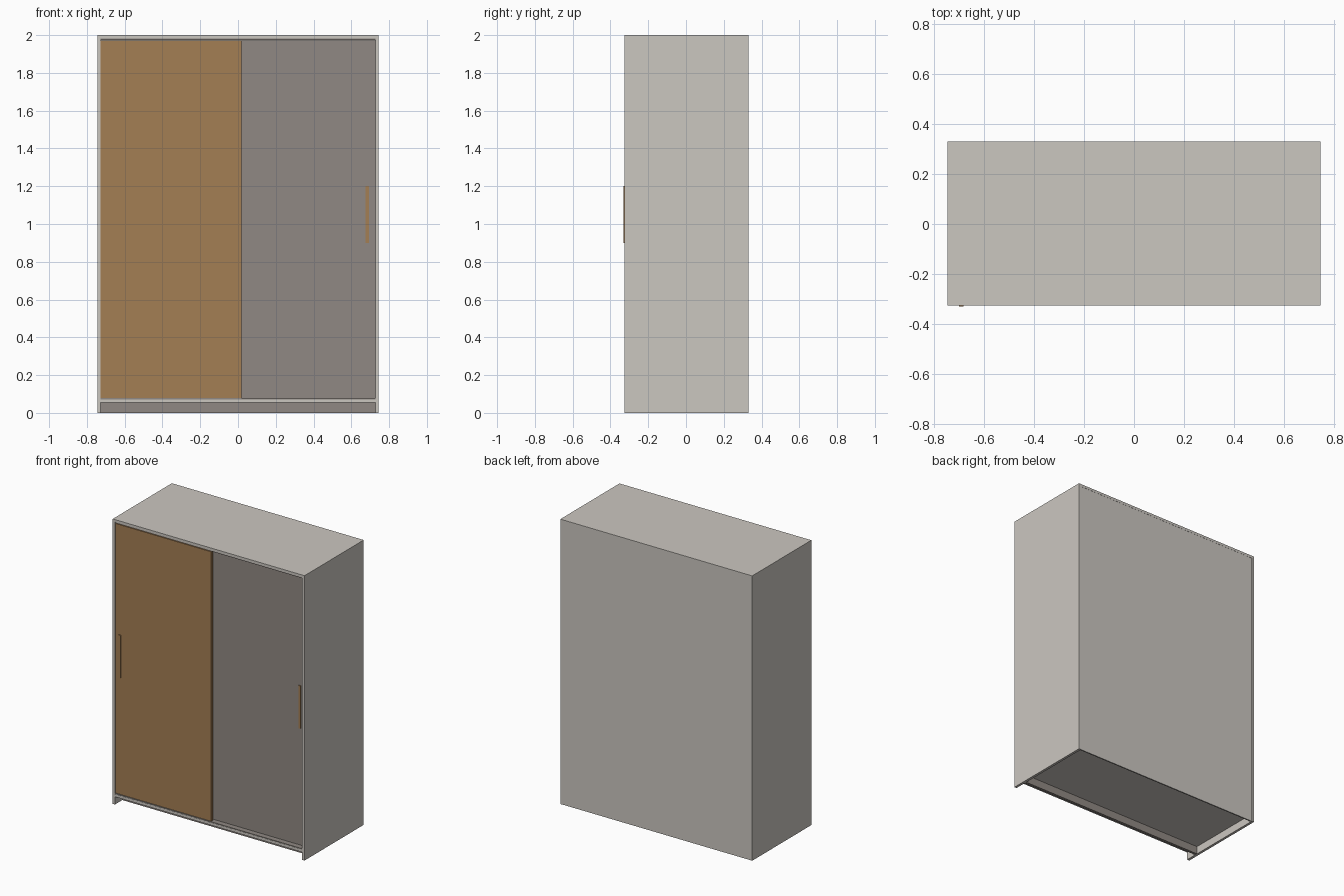
import bpy
import bmesh

if "Cube" in bpy.data.objects:
    bpy.data.objects.remove(bpy.data.objects["Cube"])


def material(name, color):
    m = bpy.data.materials.new(name)
    m.diffuse_color = (*color, 1)
    m.use_nodes = True
    m.node_tree.nodes["Principled BSDF"].inputs["Base Color"].default_value = m.diffuse_color
    return m


LIGHT = material("light grey board", (0.60, 0.57, 0.53))
TAUPE = material("taupe grey", (0.28, 0.25, 0.228))
WOOD = material("warm brown wood", (0.37, 0.21, 0.088))


def box(name, x, y, z, mat):
    """Box from (min, max) ranges on each axis."""
    bm = bmesh.new()
    bmesh.ops.create_cube(bm, size=1)
    for v in bm.verts:
        v.co = [r[0] if c < 0 else r[1] for c, r in zip(v.co, (x, y, z))]
    mesh = bpy.data.meshes.new(name)
    bm.to_mesh(mesh)
    bm.free()
    mesh.materials.append(mat)
    obj = bpy.data.objects.new(name, mesh)
    bpy.context.collection.objects.link(obj)
    return obj


W, T = 0.745, 0.018          # half width, board thickness
F, B = -0.326, 0.33          # front and back
IN = W - T                   # inner half width

# Carcass
for side, s in (("left", -1), ("right", 1)):
    box(side + "_side_panel", sorted((s * W, s * IN)), (F, B), (0, 2), LIGHT)
box("top_panel", (-IN, IN), (F, B), (2 - T, 2), LIGHT)
box("bottom_panel", (-IN, IN), (F, B - 0.01), (0.054, 0.072), LIGHT)
box("back_panel", (-IN, IN), (B - 0.01, B - 0.001), (0, 2 - T), LIGHT)

# Recessed plinth under the bottom panel
box("plinth", (-IN, IN), (-0.245, -0.227), (0, 0.054), TAUPE)

# Sliding tracks, top and bottom
box("top_track", (-IN, IN), (F + 0.006, -0.25), (1.974, 2 - T), TAUPE)
box("bottom_track", (-IN, IN), (F + 0.001, -0.25), (0.063, 0.078), TAUPE)

# Overlapping sliding doors with bar handles: the left one runs in front
for side, x, front, mat, hx in (("left", (-IN, 0.018), -0.323, WOOD, -0.69),
                                ("right", (-0.018, IN), -0.29, TAUPE, 0.685)):
    box(side + "_door", x, (front, front + T), (0.08, 1.972), mat)
    box(side + "_handle", (hx - 0.009, hx + 0.009), (front - 0.007, front),
        (0.9, 1.2), WOOD)
